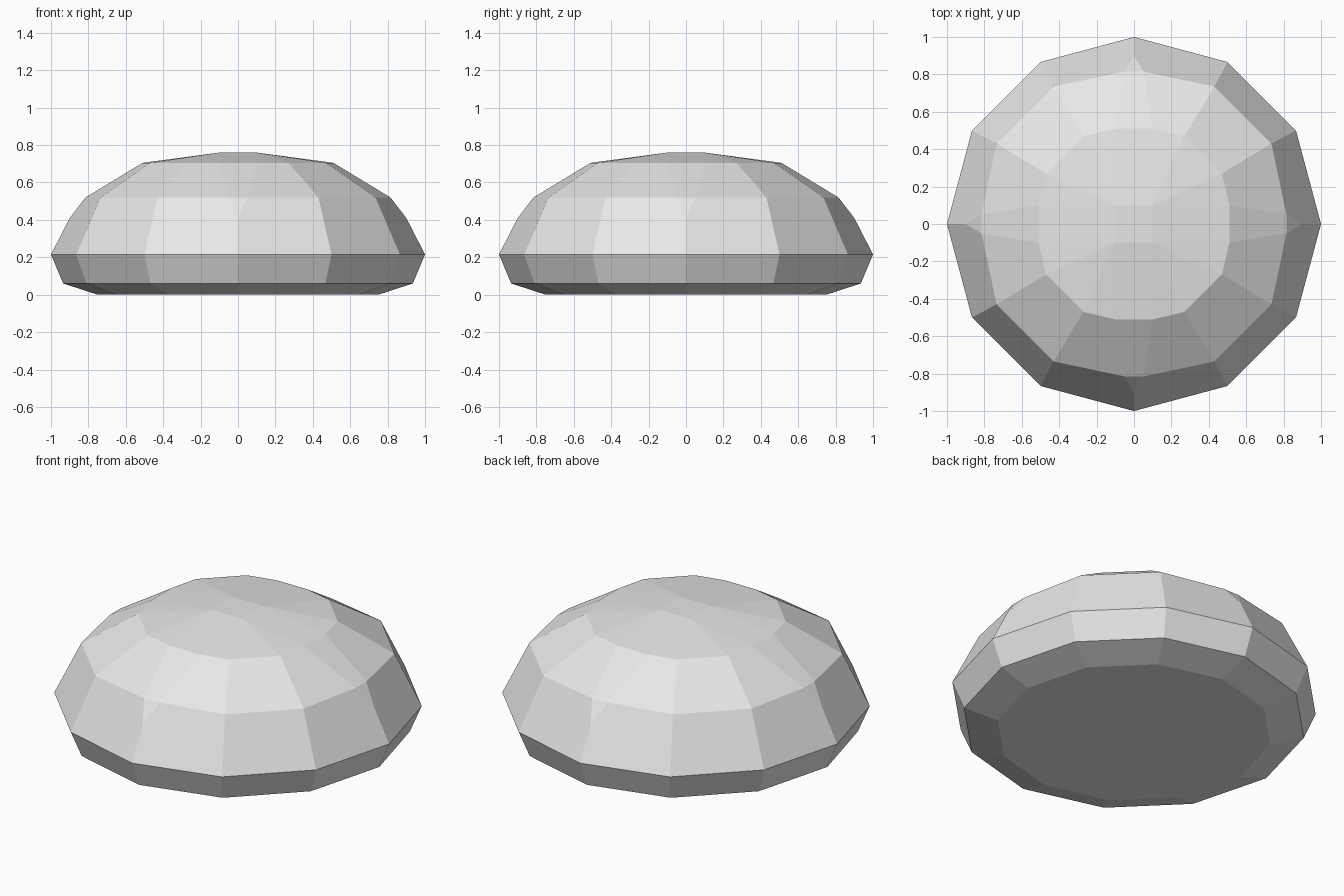
import bpy
import bmesh
from math import pi
from mathutils import Matrix

cube = bpy.data.objects.get("Cube")
if cube:
    bpy.data.objects.remove(cube, do_unlink=True)

# Single stone grey
grey = bpy.data.materials.new("stone grey")
grey.use_nodes = True
colour = (0.8, 0.8, 0.8, 1)
grey.diffuse_color = colour
grey.node_tree.nodes["Principled BSDF"].inputs["Base Color"].default_value = colour

bm = bmesh.new()


def ring(points, z):
    """Repeat one quarter of a ring four times around the vertical axis."""
    verts = []
    for k in range(4):
        turn = Matrix.Rotation(k * pi / 2, 3, "Z")
        for x, y in points:
            verts.append(bm.verts.new(turn @ Matrix.Translation((x, y, z)).translation))
    return verts


def bridge(low, high):
    n = len(low)
    for i in range(n):
        j = (i + 1) % n
        bm.faces.new((low[i], low[j], high[j], high[i]))


def twelve(radius, z):
    c, s = 0.866 * radius, 0.5 * radius
    return ring([(radius, 0), (c, s), (s, c)], z)


# Underside and girdle
foot = twelve(0.75, 0)
lower = twelve(0.935, 0.06)
girdle = twelve(1, 0.215)
bm.faces.new(foot)
bridge(foot, lower)
bridge(lower, girdle)

# Dome rings, with a narrow tapering strip along each axis
tip = ring([(0.9, 0)], 0.41)
mid = ring([(0.815, -0.05), (0.815, 0.05), (0.735, 0.43), (0.43, 0.735)], 0.52)
top = ring([(0.51, -0.1), (0.51, 0.1), (0.47, 0.27), (0.27, 0.47)], 0.705)
crown = ring([(0.1, 0.1)], 0.76)
bridge(mid, top)
bm.faces.new(crown)

for k in range(4):
    n = (k + 1) % 4
    g, m, t = girdle[3 * k:3 * k + 3], mid[4 * k:4 * k + 4], top[4 * k:4 * k + 4]
    # Side facets between girdle and middle ring
    bm.faces.new((g[0], g[1], m[2], m[1], tip[k]))
    bm.faces.new((g[1], g[2], m[3], m[2]))
    bm.faces.new((g[2], girdle[3 * n], tip[n], mid[4 * n], m[3]))
    bm.faces.new((tip[k], m[1], m[0]))
    # Crown arm and corner fan
    bm.faces.new((t[0], t[1], crown[k], crown[k - 1]))
    fan = t[1:] + [top[4 * n]]
    for a, b in zip(fan, fan[1:]):
        bm.faces.new((a, b, crown[k]))

bmesh.ops.recalc_face_normals(bm, faces=bm.faces[:])
mesh = bpy.data.meshes.new("faceted_dome")
bm.to_mesh(mesh)
bm.free()
mesh.materials.append(grey)
dome = bpy.data.objects.new("faceted_dome", mesh)
bpy.context.collection.objects.link(dome)
